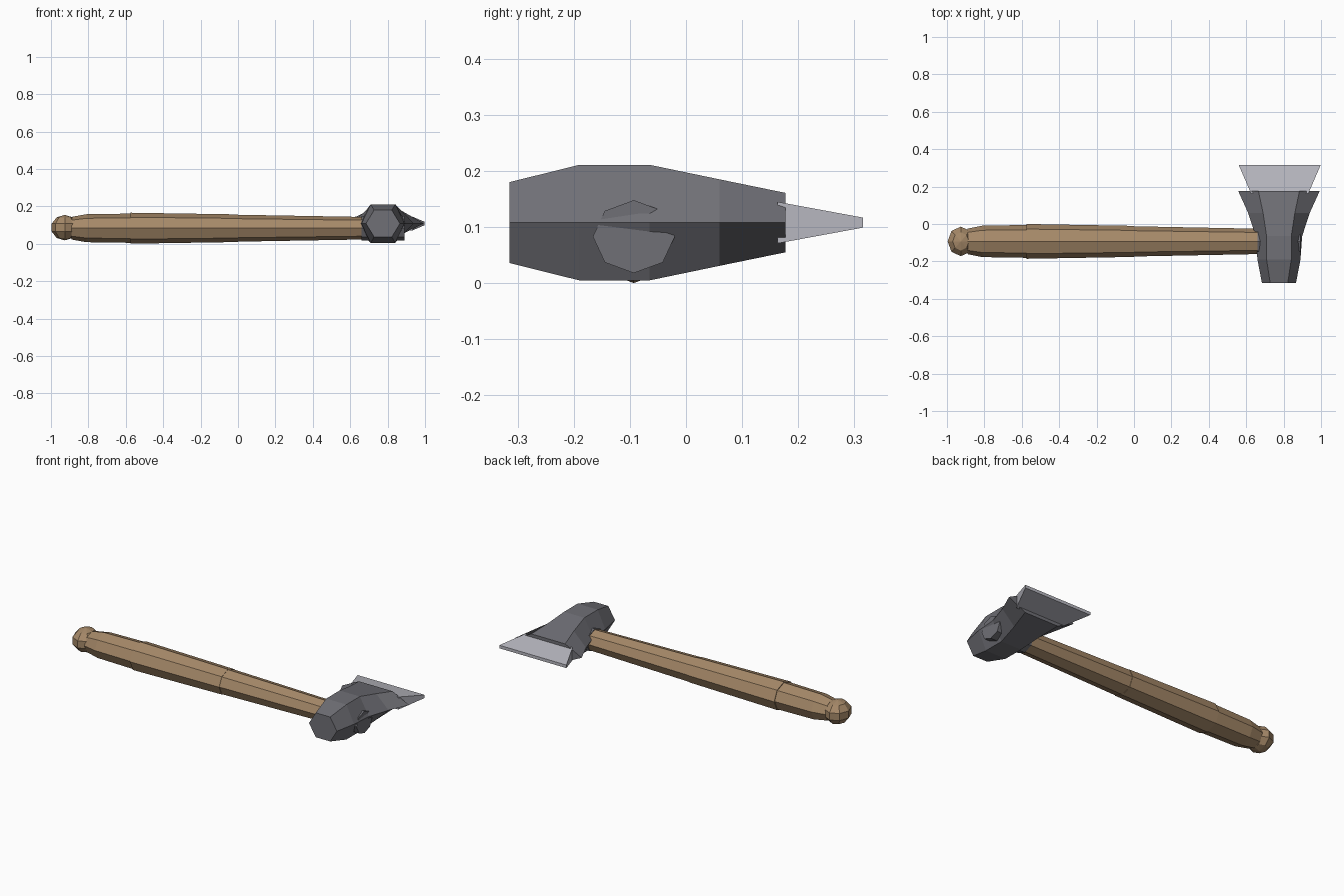
import bpy, math

if "Cube" in bpy.data.objects:
    bpy.data.objects.remove(bpy.data.objects["Cube"])


def material(name, rgb):
    m = bpy.data.materials.new(name)
    m.diffuse_color = (*rgb, 1)
    m.use_nodes = True
    m.node_tree.nodes["Principled BSDF"].inputs["Base Color"].default_value = m.diffuse_color
    return m


wood = material("wood", (0.38, 0.25, 0.14))
iron = material("iron", (0.16, 0.16, 0.18))
steel = material("steel", (0.48, 0.48, 0.53))


def loft(name, rings, mat):
    """Skin equal-length rings of points and cap both ends."""
    n = len(rings[0])
    verts = [p for r in rings for p in r]
    faces = [list(range(n))[::-1], list(range(len(verts) - n, len(verts)))]
    for i in range(len(rings) - 1):
        for j in range(n):
            k = (j + 1) % n
            faces.append([i * n + j, i * n + k, (i + 1) * n + k, (i + 1) * n + j])
    me = bpy.data.meshes.new(name)
    me.from_pydata(verts, [], faces)
    me.materials.append(mat)
    ob = bpy.data.objects.new(name, me)
    bpy.context.collection.objects.link(ob)
    return ob


HY, HZ = -0.093, 0.083      # handle axis
HX, BZ = 0.775, 0.108       # head axis


def octagon(x, ry):
    return [(x, HY + ry * math.cos(a * math.pi / 4),
             HZ + ry * 0.89 * math.sin(a * math.pi / 4)) for a in range(8)]


def hexagon(y, rx, flat, rz, cx=HX):
    pts = [(rx, 0), (flat, -rz), (-flat, -rz), (-rx, 0), (-flat, rz), (flat, rz)]
    return [(cx + x, y, BZ + z) for x, z in pts]


def rectangle(y, rx, rz):
    return [(HX + 0.004 + x, y, BZ + z)
            for x, z in [(rx, -rz), (-rx, -rz), (-rx, rz), (rx, rz)]]


# Octagonal wooden handle in three stepped lengths, and the iron sleeve
loft("grip", [octagon(-0.89, 0.068), octagon(-0.81, 0.084), octagon(-0.56, 0.088)], wood)
loft("handle_middle", [octagon(-0.575, 0.093), octagon(0.0, 0.083)], wood)
loft("handle_upper", [octagon(-0.01, 0.081), octagon(0.70, 0.067)], wood)
loft("head_sleeve", [octagon(0.66, 0.073), octagon(0.89, 0.073)], iron)

# Hexagonal head, flaring towards the blade
loft("axe_head", [hexagon(-0.315, 0.091, 0.047, 0.072),
                  hexagon(-0.19, 0.115, 0.066, 0.103),
                  hexagon(-0.065, 0.124, 0.066, 0.103),
                  hexagon(0.06, 0.165, 0.085, 0.077),
                  hexagon(0.177, 0.218, 0.11, 0.053)], iron)

# Wedge blade
loft("blade", [rectangle(0.163, 0.153, 0.037), rectangle(0.315, 0.219, 0.009)], steel)

# Faceted pommel
bpy.ops.mesh.primitive_uv_sphere_add(segments=8, ring_count=5, radius=1,
                                     location=(-0.926, HY, 0.086))
pommel = bpy.context.object
pommel.name = "pommel"
pommel.scale = (0.074, 0.083, 0.068)
pommel.data.materials.append(wood)
